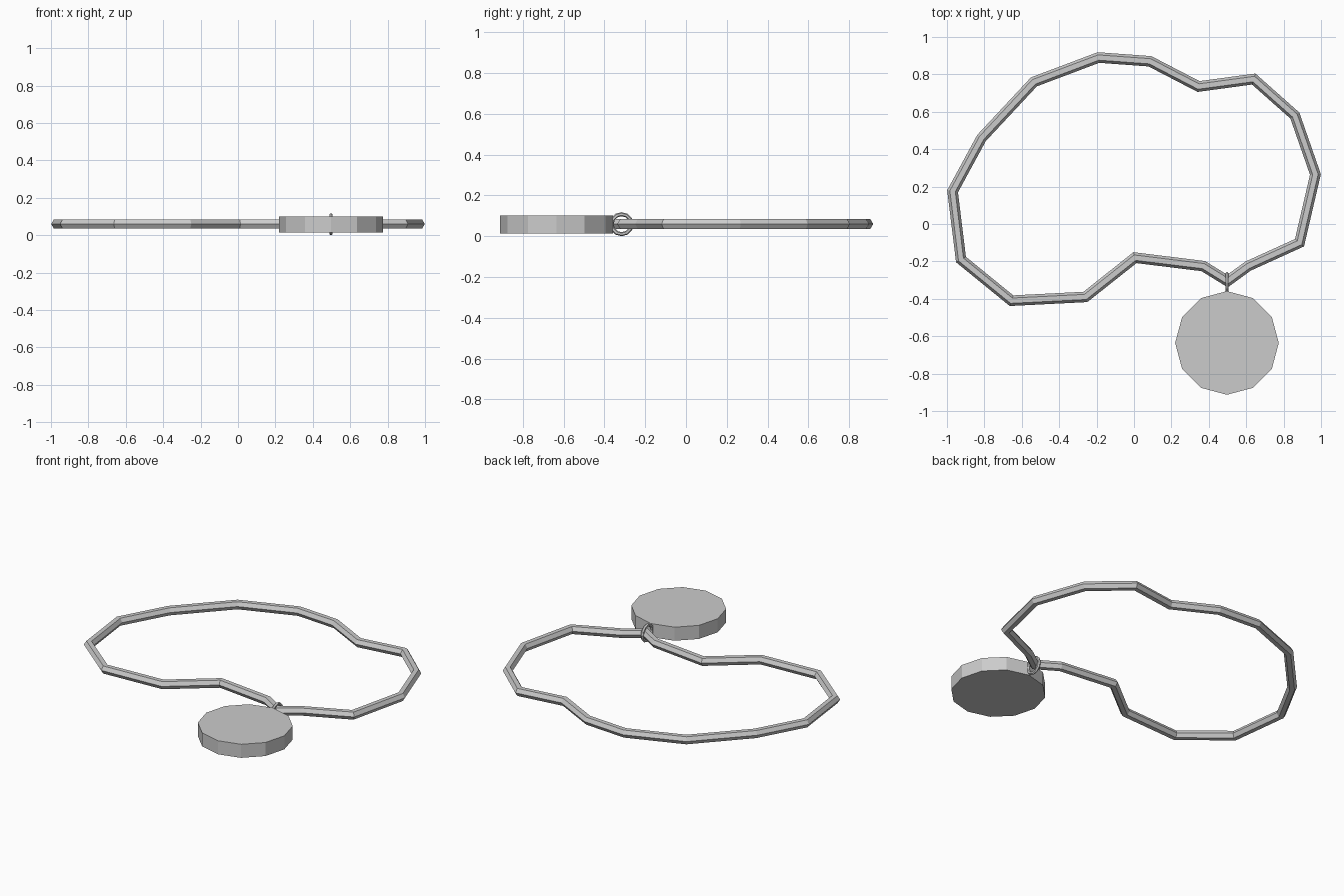
import bpy, bmesh, math
from mathutils import Vector

if "Cube" in bpy.data.objects:
    bpy.data.objects.remove(bpy.data.objects["Cube"])

Z = 0.06  # mid height of the whole necklace

# Cord: hexagonal section swept round a closed path with mitred corners
path = [(0.005, -0.18), (0.37, -0.225), (0.5, -0.305), (0.61, -0.225),
        (0.885, -0.10), (0.97, 0.265), (0.86, 0.58), (0.64, 0.775),
        (0.345, 0.735), (0.085, 0.87), (-0.19, 0.89), (-0.535, 0.76),
        (-0.815, 0.46), (-0.97, 0.175), (-0.925, -0.19), (-0.655, -0.41),
        (-0.26, -0.39)]
R, SIDES = 0.028, 6
bm = bmesh.new()
rings = []
n = len(path)
for i in range(n):
    p = Vector(path[i])
    a = (p - Vector(path[i - 1])).normalized()
    b = (Vector(path[(i + 1) % n]) - p).normalized()
    t = (a + b).normalized()
    out = Vector((t.y, -t.x)) / t.dot(b)
    ring = []
    for k in range(SIDES):
        ang = 2 * math.pi * k / SIDES
        q = p + out * R * math.cos(ang)
        ring.append(bm.verts.new((q.x, q.y, Z + R * math.sin(ang))))
    rings.append(ring)
for i in range(n):
    r0, r1 = rings[i], rings[(i + 1) % n]
    for k in range(SIDES):
        j = (k + 1) % SIDES
        bm.faces.new((r0[k], r1[k], r1[j], r0[j]))
bmesh.ops.recalc_face_normals(bm, faces=bm.faces)
mesh = bpy.data.meshes.new("cord")
bm.to_mesh(mesh)
bm.free()
bpy.context.collection.objects.link(bpy.data.objects.new("cord", mesh))

# Twelve-sided pendant disc
bpy.ops.mesh.primitive_cylinder_add(vertices=12, radius=0.277, depth=0.087,
                                    location=(0.497, -0.636, 0.057))
bpy.context.object.name = "pendant"

# Upright ring joining the pendant to the cord
bpy.ops.mesh.primitive_torus_add(major_segments=12, minor_segments=6,
                                 major_radius=0.049, minor_radius=0.010,
                                 location=(0.497, -0.316, 0.059),
                                 rotation=(0, math.pi / 2, 0))
bpy.context.object.name = "jump_ring"
